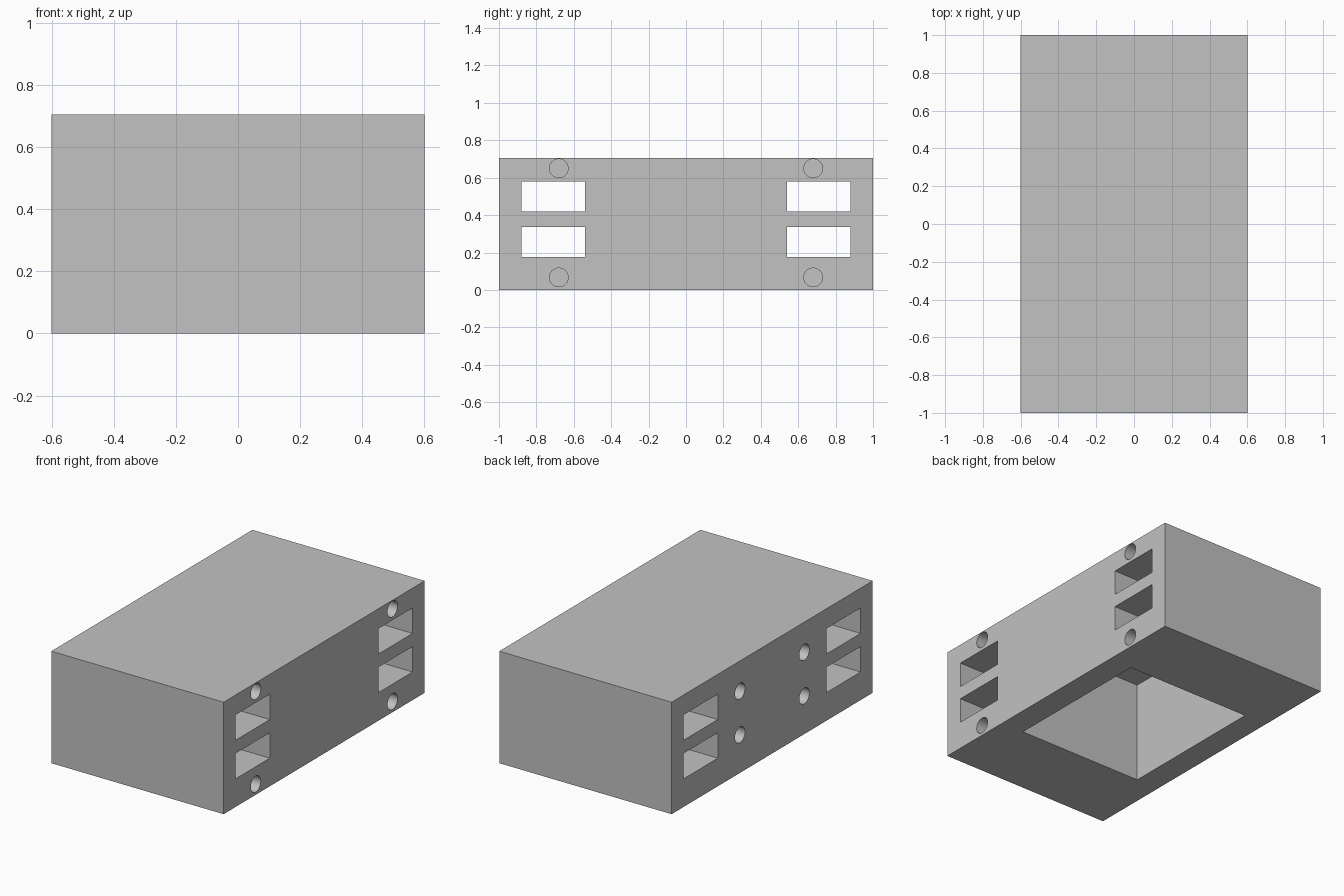
import bpy, bmesh, math
from mathutils import Matrix, Vector

cube = bpy.data.objects.get("Cube")
if cube:
    bpy.data.objects.remove(cube, do_unlink=True)

W, D, H = 1.2, 2.0, 0.705          # overall block size

grey = bpy.data.materials.new("light grey")
grey.use_nodes = True
colour = (0.54, 0.54, 0.54, 1)
grey.diffuse_color = colour
grey.node_tree.nodes["Principled BSDF"].inputs["Base Color"].default_value = colour


def add_box(bm, lo, hi):
    lo, hi = Vector(lo), Vector(hi)
    place = Matrix.Translation((lo + hi) / 2) @ Matrix.Diagonal((*(hi - lo), 1))
    bmesh.ops.create_cube(bm, size=1, matrix=place)


def add_bore(bm, x, y, z, radius=0.05, depth=0.12):
    # Blind round hole, centred on a side face so half its length cuts in
    place = Matrix.Translation((x, y, z)) @ Matrix.Rotation(math.pi / 2, 4, 'Y')
    bmesh.ops.create_cone(bm, cap_ends=True, segments=32, radius1=radius,
                          radius2=radius, depth=2 * depth, matrix=place)


def make_object(name, bm):
    mesh = bpy.data.meshes.new(name)
    bm.to_mesh(mesh)
    bm.free()
    mesh.materials.append(grey)
    obj = bpy.data.objects.new(name, mesh)
    bpy.context.collection.objects.link(obj)
    return obj


# Solid block
bm = bmesh.new()
add_box(bm, (-W / 2, -D / 2, 0), (W / 2, D / 2, H))
block = make_object("housing_block", bm)

# All the openings as one cutter
bm = bmesh.new()
add_box(bm, (-0.44, -0.495, -0.1), (0.44, 0.495, 0.645))   # pocket open below
for side in (-1, 1):
    # Slots running right through the width
    y0, y1 = sorted((side * 0.54, side * 0.88))
    for z0, z1 in ((0.177, 0.337), (0.42, 0.58)):
        add_box(bm, (-W, y0, z0), (W, y1, z1))
    # Screw holes: outer set on the left face, inner set on the right face
    for z in (0.067, 0.65):
        add_bore(bm, W / 2, side * 0.68, z)
    for z in (0.24, 0.515):
        add_bore(bm, -W / 2, side * 0.32, z)
cutter = make_object("openings_cutter", bm)
cutter.hide_render = True

# Cut the openings and bake the result
cut = block.modifiers.new("openings", 'BOOLEAN')
cut.operation = 'DIFFERENCE'
cut.solver = 'EXACT'
cut.object = cutter
bpy.ops.object.select_all(action='DESELECT')
block.select_set(True)
bpy.context.view_layer.objects.active = block
bpy.ops.object.modifier_apply(modifier=cut.name)
bpy.data.objects.remove(cutter, do_unlink=True)
bpy.ops.object.shade_smooth_by_angle(angle=math.radians(30))
